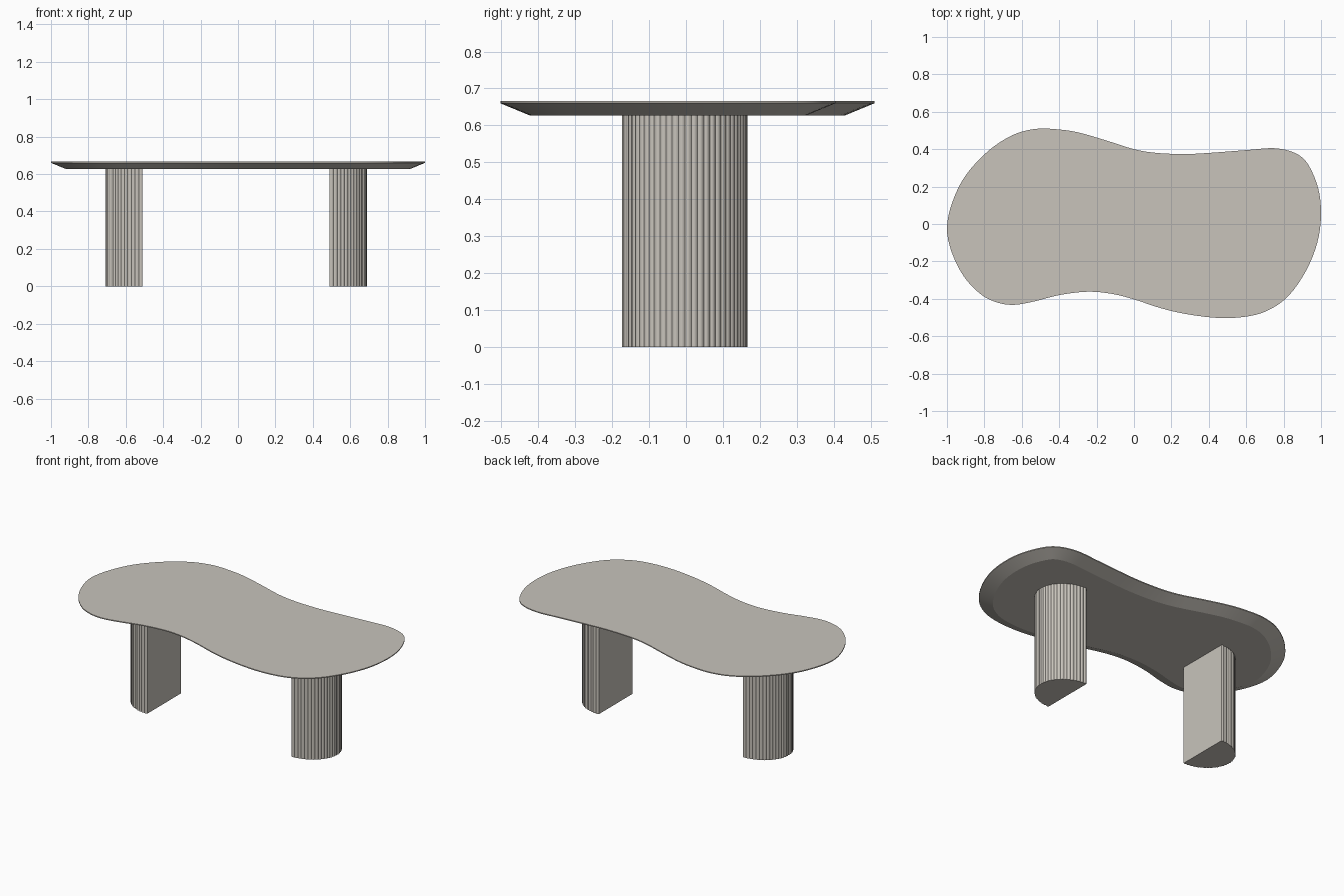
import bpy, bmesh, math
from mathutils import Vector

if "Cube" in bpy.data.objects:
    bpy.data.objects.remove(bpy.data.objects["Cube"])

stone = bpy.data.materials.new("warm grey stone")
stone.diffuse_color = (0.58, 0.55, 0.50, 1)
stone.use_nodes = True
stone.node_tree.nodes["Principled BSDF"].inputs["Base Color"].default_value = stone.diffuse_color

# outline control points of the top, counter-clockwise
OUTLINE = [(1.0, .05), (.985, .19), (.93, .32), (.86, .38), (.75, .405), (.6, .395),
           (.4, .38), (.27, .374), (.12, .38), (0, .4), (-.15, .447), (-.3, .49),
           (-.42, .507), (-.53, .508), (-.65, .475), (-.78, .39), (-.9, .26),
           (-.97, .12), (-1, -.02), (-.975, -.15), (-.91, -.28), (-.82, -.375),
           (-.73, -.42), (-.64, -.432), (-.53, -.413), (-.4, -.38), (-.25, -.362),
           (-.12, -.373), (0, -.403), (.15, -.452), (.3, -.485), (.47, -.503),
           (.62, -.492), (.73, -.455), (.83, -.38), (.92, -.25), (.98, -.1)]


def smooth_loop(points, steps):
    """Closed Catmull-Rom curve through the points."""
    p = [Vector(q) for q in points]
    n, out = len(p), []
    for i in range(n):
        a, b, c, d = p[i - 1], p[i], p[(i + 1) % n], p[(i + 2) % n]
        for s in range(steps):
            t = s / steps
            out.append(0.5 * (2 * b + (c - a) * t + (2 * a - 5 * b + 4 * c - d) * t * t
                              + (3 * b - a - 3 * c + d) * t ** 3))
    return out


def inset(loop, dist):
    """Move each point of a counter-clockwise loop inwards."""
    out = []
    for i, p in enumerate(loop):
        t = (loop[(i + 1) % len(loop)] - loop[i - 1]).normalized()
        out.append(p + Vector((-t.y, t.x)) * dist)
    return out


def loft(name, rings, angle):
    """Capped solid from (loop, z) rings, bottom to top."""
    bm = bmesh.new()
    rows = [[bm.verts.new((p[0], p[1], z)) for p in loop] for loop, z in rings]
    n = len(rows[0])
    for lo, hi in zip(rows, rows[1:]):
        for i in range(n):
            j = (i + 1) % n
            bm.faces.new((lo[i], lo[j], hi[j], hi[i]))
    bm.faces.new(rows[0][::-1])
    bm.faces.new(rows[-1])
    bmesh.ops.recalc_face_normals(bm, faces=bm.faces)
    me = bpy.data.meshes.new(name)
    bm.to_mesh(me)
    bm.free()
    me.materials.append(stone)
    ob = bpy.data.objects.new(name, me)
    bpy.context.collection.objects.link(ob)
    bpy.ops.object.select_all(action='DESELECT')
    ob.select_set(True)
    bpy.context.view_layer.objects.active = ob
    bpy.ops.object.shade_smooth_by_angle(angle=math.radians(angle))
    return ob


# table top: wide under-bevel and a thin upright lip
edge = smooth_loop(OUTLINE, 4)
loft("table_top", [(inset(edge, .08), .627), (edge, .66), (edge, .666)], 20)


def leg_profile(side, flutes=30, steps=6):
    """Half ellipse with shallow flutes; the flat side faces the table centre."""
    pts, total = [], flutes * steps
    for k in range(total + 1):
        a = -math.pi / 2 + math.pi * k / total
        dip = .004 * (1 - abs(math.sin(math.pi * k / steps)))
        pts.append((side * ((.2 - dip) * math.cos(a)), (.17 - dip) * math.sin(a)))
    return pts


# legs
for name, side, x in (("left_leg", -1, -.51), ("right_leg", 1, .49)):
    loop = [(px + x, py - .003) for px, py in leg_profile(side)]
    loft(name, [(loop, 0), (loop, .628)], 30)
